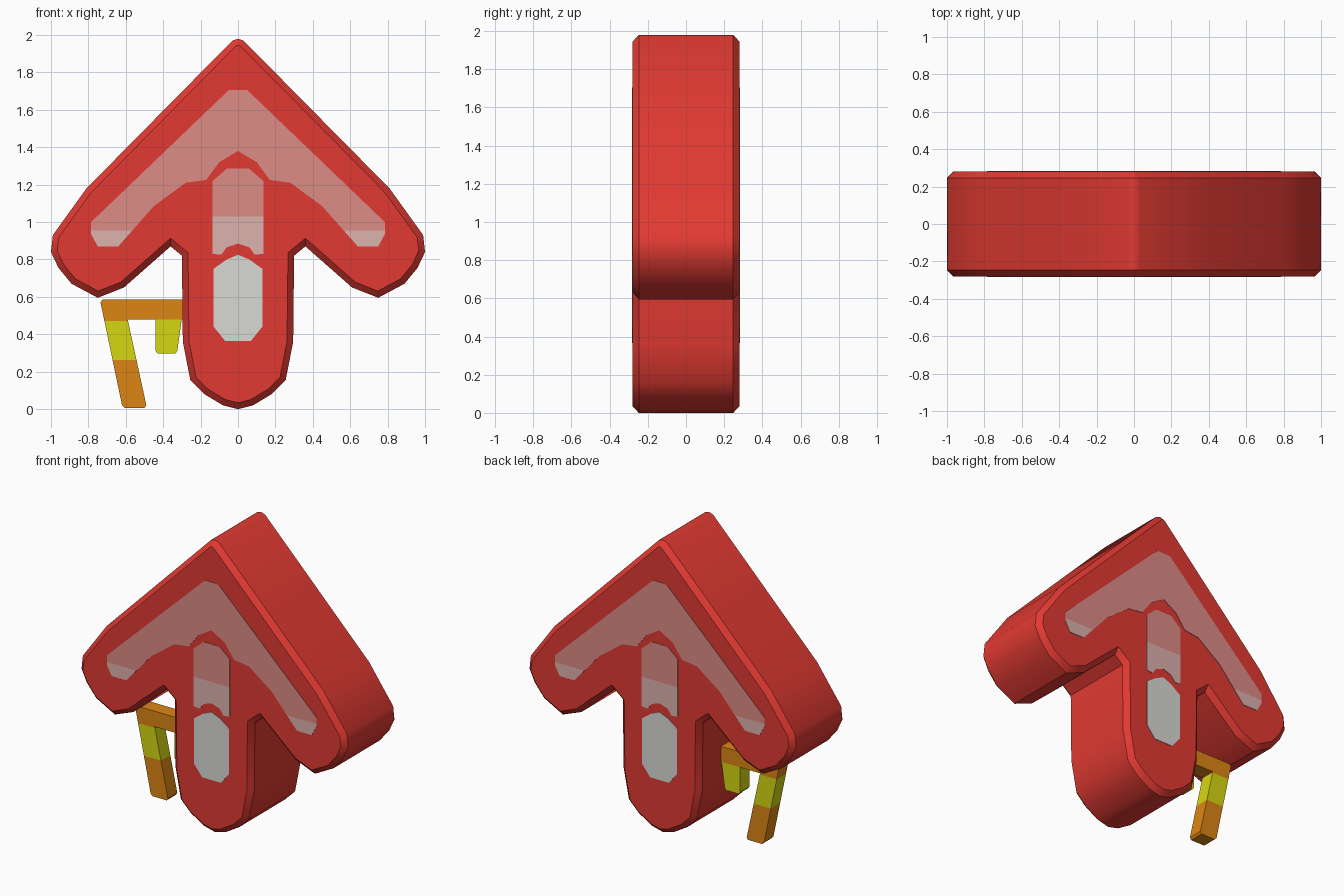
import bpy, bmesh, math
from mathutils import Vector

if "Cube" in bpy.data.objects:
    bpy.data.objects.remove(bpy.data.objects["Cube"])


def srgb(r, g, b):
    f = lambda c: c / 12.92 if c <= 0.04045 else ((c + 0.055) / 1.055) ** 2.4
    return (f(r / 255), f(g / 255), f(b / 255), 1)


def material(name, rgb):
    m = bpy.data.materials.new(name)
    m.diffuse_color = srgb(*rgb)
    m.use_nodes = True
    m.node_tree.nodes["Principled BSDF"].inputs["Base Color"].default_value = m.diffuse_color
    return m


RED = material("red", (226, 58, 50))
PINK = material("dusty pink", (222, 140, 134))
PALE = material("pale pink", (220, 178, 174))
LIGHT = material("light grey", (216, 216, 213))
ORANGE = material("orange", (220, 134, 20))
YELLOW = material("yellow", (214, 214, 18))


def mirrored(half):
    """Close a right-hand outline (top to bottom) with its mirror image."""
    return half + [(-x, z) for x, z in reversed(half) if abs(x) > 1e-6]


def prism(name, outline, y0, y1, mats, cuts=(), bevel=0.0):
    """Extrude an x-z outline along y; mats run from top to bottom between the cut heights."""
    bm = bmesh.new()
    face = bm.faces.new([bm.verts.new((x, y0, z)) for x, z in outline])
    ext = bmesh.ops.extrude_face_region(bm, geom=[face])
    moved = [v for v in ext["geom"] if isinstance(v, bmesh.types.BMVert)]
    bmesh.ops.translate(bm, verts=moved, vec=(0, y1 - y0, 0))
    bmesh.ops.recalc_face_normals(bm, faces=bm.faces)
    if bevel:
        rim = [e for e in bm.edges if abs(e.verts[0].co.y - e.verts[1].co.y) < 1e-5]
        bmesh.ops.bevel(bm, geom=rim, offset=bevel, segments=1, affect='EDGES', profile=0.5)
    for z in cuts:
        geom = bm.verts[:] + bm.edges[:] + bm.faces[:]
        bmesh.ops.bisect_plane(bm, geom=geom, plane_co=Vector((0, 0, z)), plane_no=Vector((0, 0, 1)))
    for f in bm.faces:
        h = f.calc_center_median().z
        f.material_index = sum(h < z for z in cuts)
    me = bpy.data.meshes.new(name)
    bm.to_mesh(me)
    bm.free()
    for m in mats:
        me.materials.append(m)
    ob = bpy.data.objects.new(name, me)
    bpy.context.collection.objects.link(ob)
    return ob


D = 0.28  # half depth of the body

# Arrow-shaped body with chamfered rims
body = prism("arrow_body", mirrored([
    (0, 1.98), (0.03, 1.97), (0.42, 1.575), (0.81, 1.18), (0.99, 0.93), (1.0, 0.84),
    (0.96, 0.755), (0.89, 0.67), (0.75, 0.595), (0.61, 0.65), (0.36, 0.87), (0.30, 0.82),
    (0.295, 0.36), (0.255, 0.155), (0.18, 0.08), (0.08, 0.02), (0, 0)]),
    -D, D, [RED], bevel=0.033)
bpy.context.view_layer.objects.active = body
body.select_set(True)
bpy.ops.object.shade_smooth_by_angle(angle=math.radians(40))

# Painted stripes, on front and back
chevron = mirrored([
    (0.05, 1.705), (0.785, 1.0), (0.785, 0.935), (0.75, 0.87), (0.64, 0.87), (0.45, 1.085),
    (0.28, 1.21), (0.17, 1.225), (0.10, 1.32), (0, 1.38)])
upper = mirrored([
    (0.06, 1.285), (0.135, 1.22), (0.135, 0.83), (0.09, 0.825), (0.06, 0.865), (0, 0.885)])
lower = mirrored([
    (0, 0.825), (0.06, 0.80), (0.13, 0.75), (0.13, 0.44), (0.07, 0.365)])
for side, s in (("front", -1), ("back", 1)):
    y0, y1 = sorted((s * (D - 0.002), s * (D + 0.003)))
    prism(side + "_chevron_stripe", chevron, y0, y1, [PINK, PALE], cuts=[0.955])
    prism(side + "_upper_stem_stripe", upper, y0, y1, [PINK, PALE], cuts=[1.03])
    prism(side + "_lower_stem_stripe", lower, y0, y1, [LIGHT])

# Side grip: crossbar with a slanted leg, and the short trigger
prism("grip", [
    (-0.725, 0.585), (-0.25, 0.585), (-0.25, 0.48), (-0.59, 0.48), (-0.49, 0.02), (-0.50, 0.005),
    (-0.605, 0.005), (-0.62, 0.02), (-0.735, 0.57)],
    -0.05, 0.05, [ORANGE, YELLOW, ORANGE], cuts=[0.472, 0.262])
prism("trigger", [
    (-0.44, 0.485), (-0.30, 0.485), (-0.325, 0.31), (-0.335, 0.297), (-0.43, 0.297), (-0.44, 0.31)],
    -0.05, 0.05, [YELLOW])
